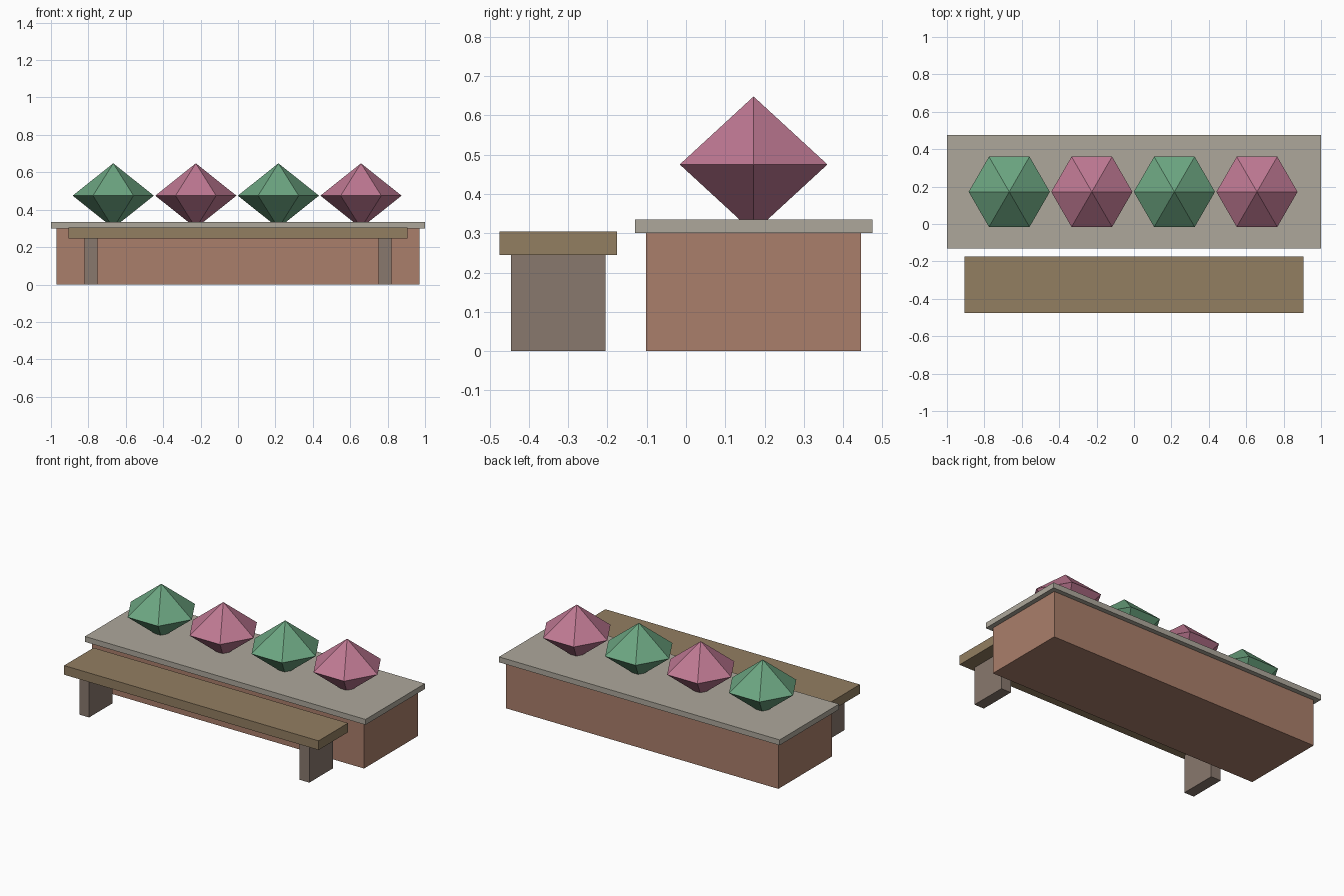
import bpy, bmesh
from math import cos, sin, pi

if "Cube" in bpy.data.objects:
    bpy.data.objects.remove(bpy.data.objects["Cube"])


def material(name, rgb):
    m = bpy.data.materials.new(name)
    m.diffuse_color = (*rgb, 1)
    m.use_nodes = True
    m.node_tree.nodes["Principled BSDF"].inputs["Base Color"].default_value = m.diffuse_color
    return m


BRICK = material("brick", (0.40, 0.21, 0.145))
STONE = material("stone", (0.42, 0.39, 0.33))
WOOD = material("wood", (0.29, 0.21, 0.12))
LEG = material("leg_wood", (0.25, 0.19, 0.155))
GREEN = material("green_leaves", (0.15, 0.38, 0.22))
PINK = material("pink_blossom", (0.52, 0.19, 0.29))


def finish(name, bm, mat):
    bmesh.ops.recalc_face_normals(bm, faces=bm.faces)
    me = bpy.data.meshes.new(name)
    bm.to_mesh(me)
    bm.free()
    me.materials.append(mat)
    ob = bpy.data.objects.new(name, me)
    bpy.context.collection.objects.link(ob)
    return ob


def box(name, x, y, z, mat):
    bm = bmesh.new()
    bmesh.ops.create_cube(bm, size=1)
    for v in bm.verts:
        v.co = [(a + b) / 2 + c * (b - a) for (a, b), c in zip((x, y, z), v.co)]
    return finish(name, bm, mat)


def shrub(name, x, y, z, radius, height, mat):
    # six-sided double pyramid with corners on the x axis
    bm = bmesh.new()
    ring = [bm.verts.new((x + radius * cos(i * pi / 3), y + radius * sin(i * pi / 3), z))
            for i in range(6)]
    for dz in (height, -height):
        tip = bm.verts.new((x, y, z + dz))
        for i in range(6):
            bm.faces.new((ring[i], ring[(i + 1) % 6], tip))
    return finish(name, bm, mat)


# Planter
box("planter_body", (-0.97, 0.97), (-0.102, 0.445), (0, 0.30), BRICK)
box("planter_cap", (-1, 1), (-0.13, 0.475), (0.30, 0.335), STONE)

# Shrubs, alternating colours
for i in range(4):
    shrub(f"shrub_{i + 1}", -0.667 + 0.4415 * i, 0.172, 0.475, 0.217, 0.173,
          PINK if i % 2 else GREEN)

# Bench
box("bench_seat", (-0.907, 0.907), (-0.475, -0.175), (0.245, 0.304), WOOD)
for side, x in (("left", (-0.82, -0.75)), ("right", (0.75, 0.82))):
    box(f"bench_leg_{side}", x, (-0.445, -0.205), (0, 0.245), LEG)
